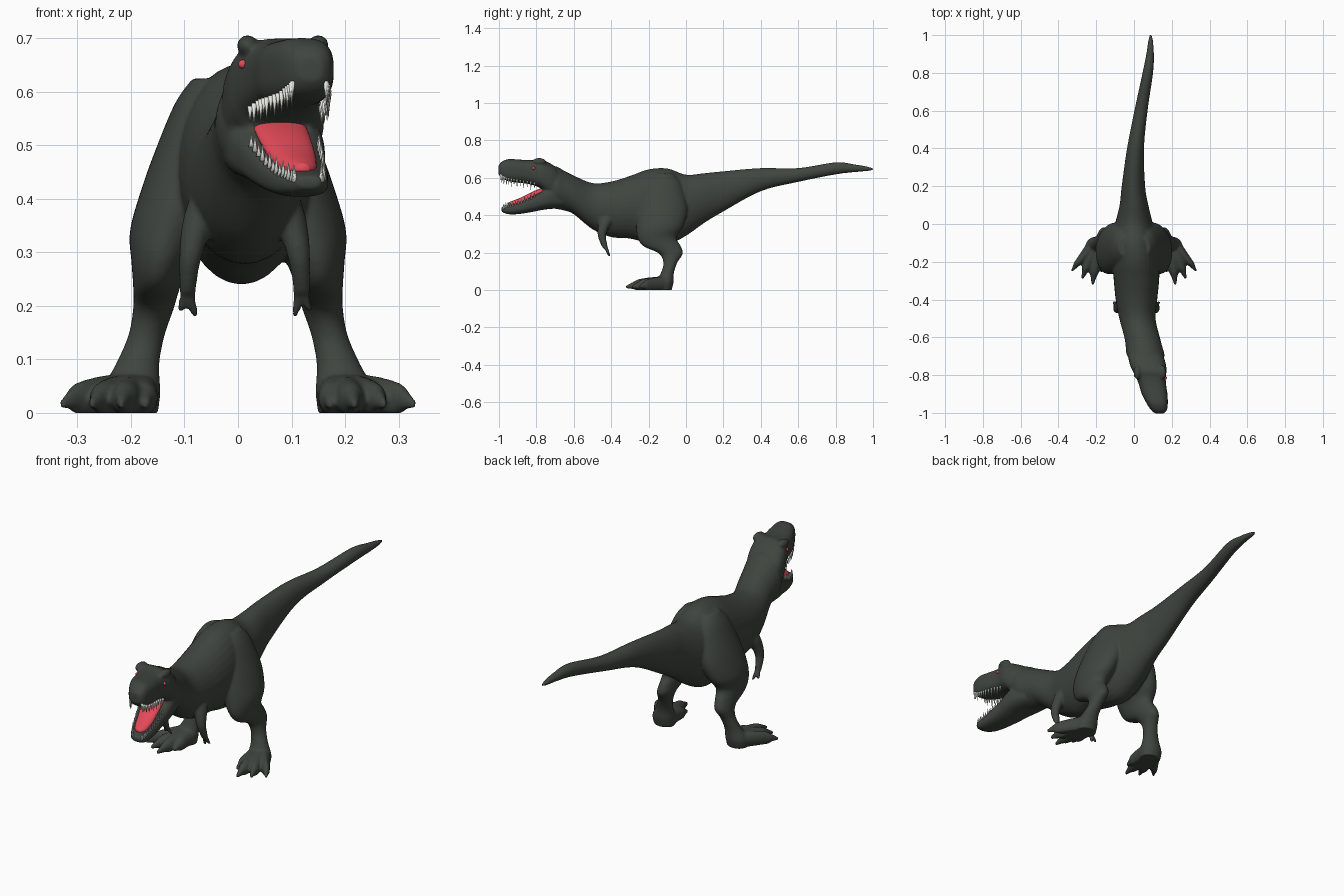
import bpy, bmesh, math
from mathutils import Vector, Matrix

if "Cube" in bpy.data.objects:
    bpy.data.objects.remove(bpy.data.objects["Cube"])


def material(name, rgb):
    m = bpy.data.materials.new(name)
    m.diffuse_color = (*rgb, 1)
    m.use_nodes = True
    m.node_tree.nodes["Principled BSDF"].inputs["Base Color"].default_value = m.diffuse_color
    return m


HIDE = material("dark_green_hide", (0.05, 0.059, 0.05))
RED = material("red_flesh", (0.78, 0.07, 0.1))
IVORY = material("ivory_teeth", (0.85, 0.85, 0.8))


def smooth_path(rows, steps=6):
    """Catmull-Rom interpolation through rows of equal length."""
    out = []
    for i in range(len(rows) - 1):
        a, b = rows[max(i - 1, 0)], rows[i]
        c, d = rows[i + 1], rows[min(i + 2, len(rows) - 1)]
        for k in range(steps):
            t = k / steps
            out.append([0.5 * (2 * q + (r - p) * t + (2 * p - 5 * q + 4 * r - s) * t * t
                               + (3 * q - p - 3 * r + s) * t ** 3)
                        for p, q, r, s in zip(a, b, c, d)])
    out.append(list(rows[-1]))
    return out


def loft(bm, rows, upright=True, power=2.0, n=32):
    """Upright rows: (y, x, half width, top z, bottom z); flat rows: (x, y, z, rx, ry)."""
    rings = []
    for row in smooth_path(rows):
        ring = []
        for k in range(n):
            a = 2 * math.pi * k / n
            c, s = math.cos(a), math.sin(a)
            c = math.copysign(abs(c) ** (2 / power), c)
            s = math.copysign(abs(s) ** (2 / power), s)
            if upright:
                y, x, w, zt, zb = row
                p = (x + w * c, y, (zt + zb) / 2 + (zt - zb) / 2 * s)
            else:
                x, y, z, rx, ry = row
                p = (x + rx * c, y + ry * s, z)
            ring.append(bm.verts.new(p))
        rings.append(ring)
    faces = [bm.faces.new(rings[0]), bm.faces.new(rings[-1][::-1])]
    for a, b in zip(rings, rings[1:]):
        for k in range(n):
            j = (k + 1) % n
            faces.append(bm.faces.new((a[j], a[k], b[k], b[j])))
    bmesh.ops.recalc_face_normals(bm, faces=faces)


def finish(bm, name, mat):
    me = bpy.data.meshes.new(name)
    bm.to_mesh(me)
    bm.free()
    me.materials.append(mat)
    for p in me.polygons:
        p.use_smooth = True
    ob = bpy.data.objects.new(name, me)
    bpy.context.collection.objects.link(ob)
    return ob


bm = bmesh.new()

# Neck, torso and tail
loft(bm, [(-.765, .078, .06, .65, .455), (-.70, .063, .098, .662, .435),
          (-.65, .053, .097, .637, .425), (-.60, .043, .094, .612, .405),
          (-.50, .018, .096, .572, .325), (-.40, .013, .110, .58, .283),
          (-.30, .013, .120, .61, .275), (-.20, .01, .125, .645, .25),
          (-.10, .005, .120, .65, .242), (0, 0, .10, .617, .29),
          (.10, 0, .076, .625, .36), (.20, -.003, .062, .635, .42),
          (.40, .008, .045, .652, .528), (.60, .037, .035, .652, .578),
          (.80, .073, .028, .683, .618), (.90, .085, .020, .672, .63),
          (.97, .088, .013, .66, .636), (1.004, .088, .004, .65, .641)])

# Skull and lower jaw, turned slightly to the side
SKULL = [(-.66, .055, .07, .62, .50), (-.70, .063, .093, .66, .49),
         (-.75, .075, .095, .69, .52), (-.78, .083, .089, .70, .545),
         (-.81, .089, .079, .696, .558), (-.85, .098, .072, .695, .568),
         (-.90, .109, .068, .698, .574), (-.95, .123, .056, .70, .582),
         (-.985, .132, .042, .686, .598), (-1.003, .136, .022, .665, .62)]
JAW = [(-.66, .055, .083, .55, .437), (-.72, .068, .09, .556, .434),
       (-.77, .08, .083, .532, .428), (-.82, .09, .073, .505, .418),
       (-.88, .105, .063, .477, .408), (-.93, .117, .052, .459, .404),
       (-.965, .127, .04, .45, .409), (-.987, .133, .02, .442, .42)]
loft(bm, SKULL, power=2.8)
loft(bm, JAW, power=2.8)

# Brow ridges
for s in (-1, 1):
    bmesh.ops.create_uvsphere(bm, u_segments=16, v_segments=10, radius=1, matrix=
                              Matrix.Translation((.084 + s * .066, -.785, .686))
                              @ Matrix.Diagonal((.02, .038, .02, 1)))

# Legs, toes, arms and fingers on both sides
for s in (-1, 1):
    loft(bm, [(s * x, y, z, rx, ry) for x, y, z, rx, ry in (
        (.045, -.12, .625, .04, .05), (.06, -.12, .58, .057, .09),
        (.078, -.123, .50, .073, .12), (.102, -.128, .42, .078, .135),
        (.13, -.14, .34, .072, .125), (.145, -.155, .28, .054, .104),
        (.152, -.128, .235, .044, .10), (.158, -.081, .195, .038, .064),
        (.171, -.084, .145, .034, .037), (.188, -.10, .09, .041, .035),
        (.20, -.115, .04, .055, .048), (.20, -.12, -.004, .05, .042))], upright=False)
    for tx, ty in ((.327, -.247), (.272, -.285), (.218, -.315), (.172, -.25)):
        bx, by = .19 + (tx - .2) * .2, -.11
        loft(bm, [(by + (ty - by) * t, s * (bx + (tx - bx) * t), w, zt, zb)
                  for t, w, zt, zb in ((0, .04, .075, -.006), (.4, .031, .068, -.006),
                                       (.7, .025, .058, -.004), (.83, .016, .045, .004),
                                       (1.03, .006, .024, .008))], n=16)
    mx = lambda x: .0125 + s * (x - .0125)
    loft(bm, [(mx(x), y, z, rx, ry) for x, y, z, rx, ry in (
        (.075, -.41, .43, .025, .04), (.09, -.425, .38, .033, .042),
        (.105, -.442, .335, .027, .03), (.114, -.45, .29, .021, .022),
        (.118, -.44, .25, .017, .018), (.119, -.43, .222, .016, .013))],
        upright=False, n=16)
    for fx, fy, fz in ((.106, -.41, .182), (.133, -.413, .19)):
        loft(bm, [(mx(.119 + (fx - .119) * t), -.432 + (fy + .432) * t,
                   .235 + (fz - .235) * t, r, r)
                  for t, r in ((0, .011), (.5, .0095), (.8, .008), (1.05, .005))],
             upright=False, n=12)

# Fuse everything into one skin
body = finish(bm, "body", HIDE)
bpy.context.view_layer.objects.active = body
body.select_set(True)
fuse = body.modifiers.new("fuse", "REMESH")
fuse.mode = "VOXEL"
fuse.voxel_size = .0055
fuse.use_smooth_shade = True
relax = body.modifiers.new("relax", "SMOOTH")
relax.factor = .5
relax.iterations = 5
for name in ("fuse", "relax"):
    bpy.ops.object.modifier_apply(modifier=name)
for v in body.data.vertices:
    v.co.z = max(v.co.z, 0)
for p in body.data.polygons:
    p.use_smooth = True
    p.material_index = 0
if not body.data.materials:
    body.data.materials.append(HIDE)

# Tongue
bm = bmesh.new()
loft(bm, [(-.755, .077, .05, .552, .52), (-.82, .09, .048, .526, .485),
          (-.88, .104, .042, .496, .455), (-.93, .115, .031, .476, .44),
          (-.955, .121, .012, .466, .445)], n=20)
finish(bm, "tongue", RED)

# Eyes, seated on the skin
bm = bmesh.new()
for s in (-1, 1):
    hit = body.closest_point_on_mesh(Vector((.088 + s * .1, -.815, .655)))[1]
    bmesh.ops.create_uvsphere(bm, u_segments=16, v_segments=10, radius=.0085,
                              matrix=Matrix.Translation(hit))
finish(bm, "eyes", RED)


def at(rows, y):
    """Linear lookup of a section at y (rows run towards -y)."""
    for a, b in zip(rows, rows[1:]):
        if b[0] <= y <= a[0]:
            t = (y - a[0]) / (b[0] - a[0])
            return [p + (q - p) * t for p, q in zip(a, b)]
    return rows[-1]


def teeth(name, rows, start, reach, upper, count=15):
    bm = bmesh.new()
    for i in range(count):
        y = start - reach * math.sin(math.pi / 2 * (i + .5) / count)
        _, x, w, zt, zb = at(rows, y)
        size = .85 + .3 * (i % 2)
        for s in (-1, 1):
            base = zb + .016 if upper else zt - .014
            depth = (.038 if upper else .028) * size
            z = base - depth / 2 if upper else base + depth / 2
            m = Matrix.Translation((x + s * .84 * w, y, z))
            if upper:
                m = m @ Matrix.Rotation(math.pi, 4, "X")
            bmesh.ops.create_cone(bm, cap_ends=True, segments=8, radius1=.0052,
                                  radius2=.0004, depth=depth, matrix=m)
    finish(bm, name, IVORY)


teeth("upper_teeth", SKULL, -.80, .19, True)
teeth("lower_teeth", JAW, -.80, .178, False)
